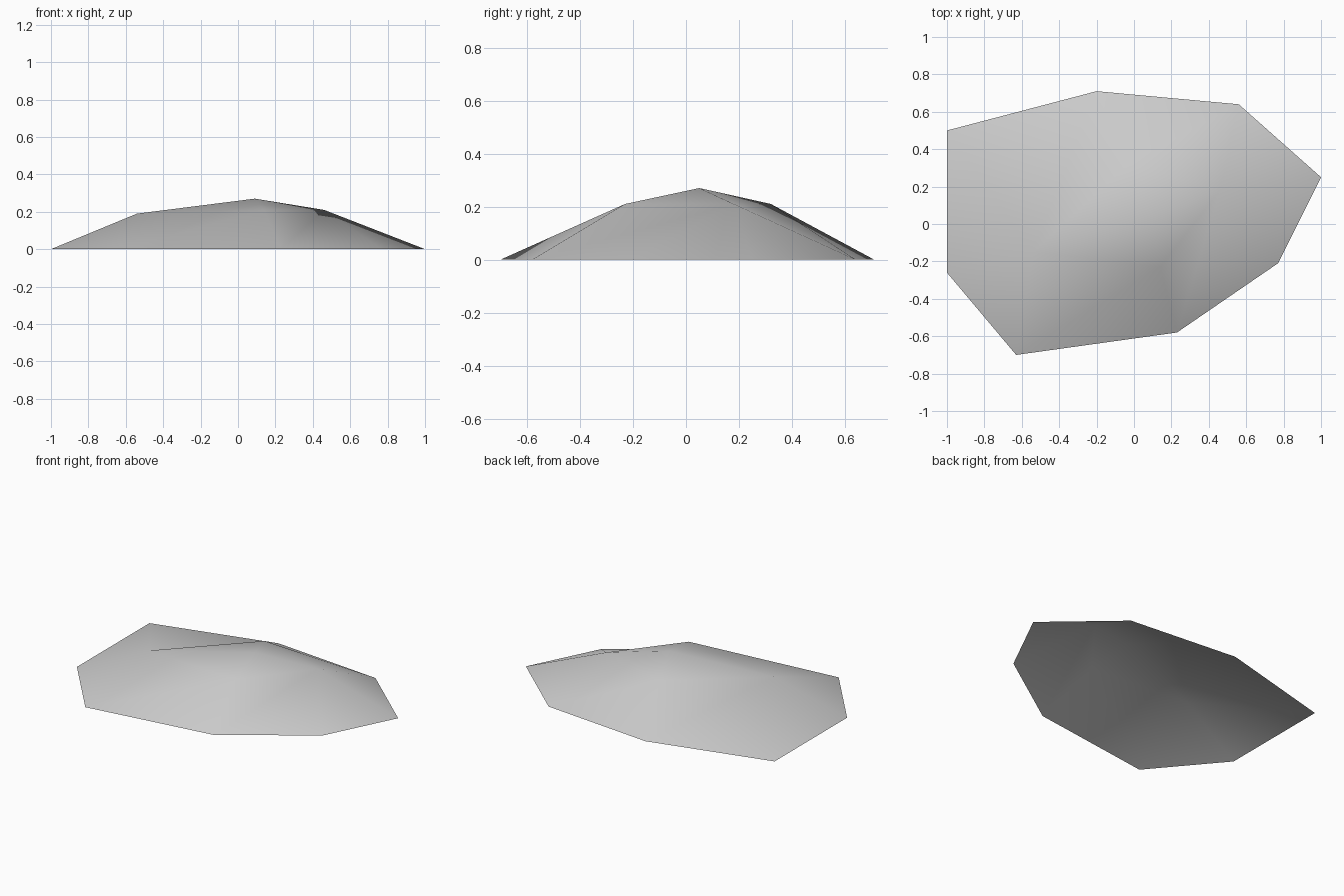
import bpy
import bmesh

default_cube = bpy.data.objects.get("Cube")
if default_cube:
    bpy.data.objects.remove(default_cube, do_unlink=True)


def make_material(name, colour):
    mat = bpy.data.materials.new(name)
    mat.use_nodes = True
    mat.diffuse_color = colour
    shader = mat.node_tree.nodes["Principled BSDF"]
    shader.inputs["Base Color"].default_value = colour
    return mat


# Ground outline, clockwise from the back right corner
RIM = [(-1, 0.5), (-0.2, 0.71), (0.56, 0.64), (1, 0.25),
       (0.77, -0.21), (0.23, -0.58), (-0.63, -0.7), (-1, -0.26)]

# Shoulder points, clockwise, each with the first and last rim point it meets
SHOULDERS = [((-0.54, -0.15, 0.19), 6, 9),
             ((-0.03, 0.32, 0.21), 1, 2),
             ((0.46, 0.18, 0.21), 2, 5),
             ((0.14, -0.23, 0.21), 5, 6)]
PEAK = (0.09, 0.05, 0.27)

bm = bmesh.new()
rim = [bm.verts.new((x, y, 0)) for x, y in RIM]
shoulders = [bm.verts.new(co) for co, _, _ in SHOULDERS]
peak = bm.verts.new(PEAK)

for i, (_, first, last) in enumerate(SHOULDERS):
    here = shoulders[i]
    after = shoulders[(i + 1) % len(shoulders)]
    # Slopes fanning from the shoulder down to the rim
    for k in range(first, last):
        bm.faces.new((here, rim[(k + 1) % 8], rim[k % 8]))
    # Slope between neighbouring shoulders, and the cap up to the peak
    bm.faces.new((here, after, rim[last % 8]))
    bm.faces.new((here, peak, after))

bmesh.ops.recalc_face_normals(bm, faces=bm.faces[:])
if sum(f.normal.z for f in bm.faces) < 0:
    bmesh.ops.reverse_faces(bm, faces=bm.faces[:])
for face in bm.faces:
    face.smooth = True

# Open-bottomed mound
mesh = bpy.data.meshes.new("rock_mound")
bm.to_mesh(mesh)
bm.free()
mesh.materials.append(make_material("stone_grey", (0.6, 0.6, 0.6, 1)))
mound = bpy.data.objects.new("rock_mound", mesh)
bpy.context.collection.objects.link(mound)
